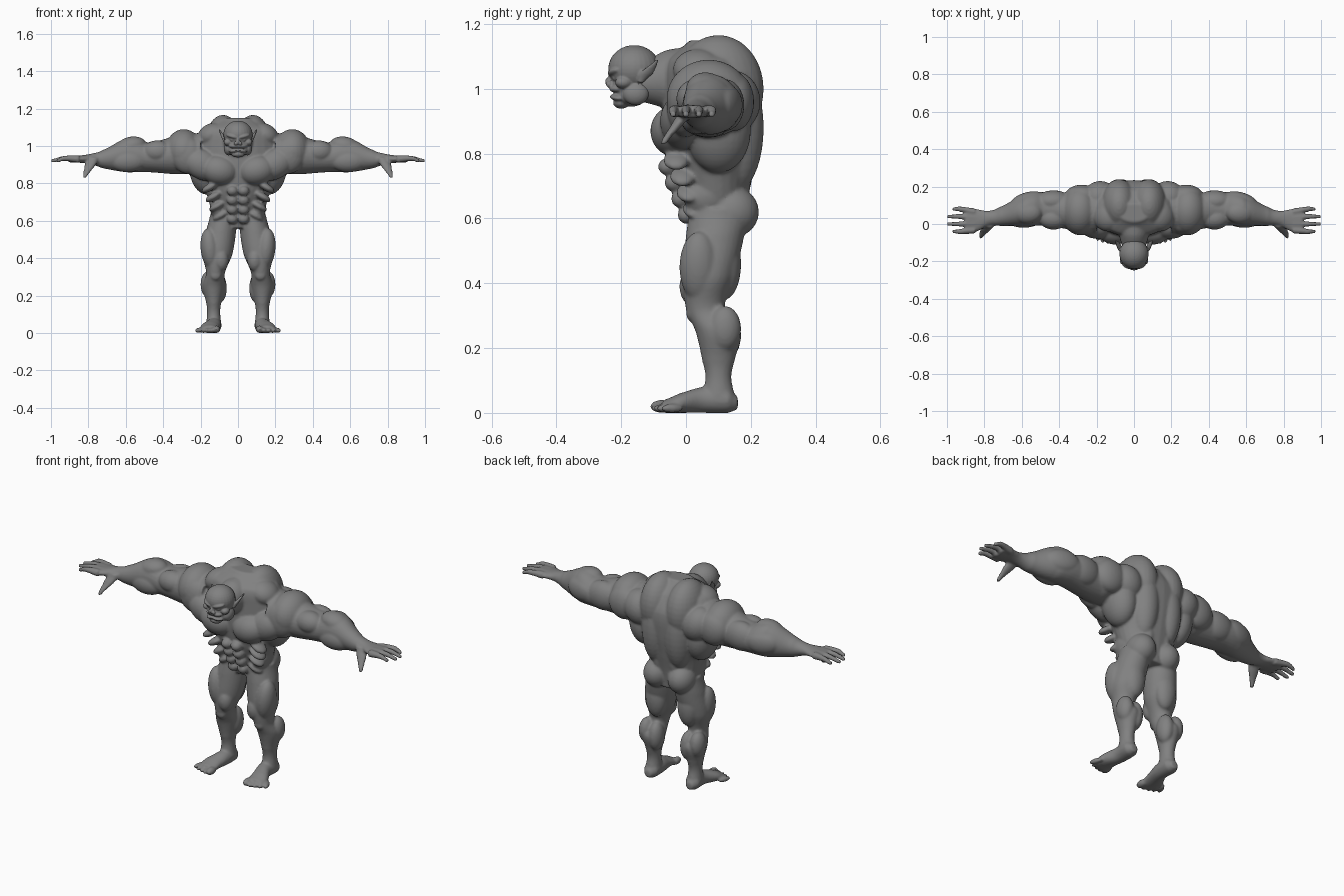
import bpy
import bmesh
from math import cos, sin, tau, radians
from mathutils import Matrix, Vector, Euler

if "Cube" in bpy.data.objects:
    bpy.data.objects.remove(bpy.data.objects["Cube"], do_unlink=True)

grey = bpy.data.materials.new("clay grey")
grey.use_nodes = True
grey.diffuse_color = (.22, .22, .22, 1)
grey.node_tree.nodes["Principled BSDF"].inputs["Base Color"].default_value = grey.diffuse_color


def spline(rows, steps=6):
    """Smoothly resample rows of section values."""
    result = []
    last = len(rows) - 1
    for i in range(last):
        before, start, end, after = (rows[min(max(j, 0), last)] for j in range(i - 1, i + 3))
        for step in range(steps):
            t = step / steps
            ease = t * t * (3 - 2 * t)
            row = []
            for index, (p, q, r, s) in enumerate(zip(before, start, end, after)):
                if index == 0:
                    row.append(q + t * (r - q))
                else:
                    leave, arrive = (r - p) / 2, (s - q) / 2
                    bend = t * (1 - t) * (leave * (1 - t) - arrive * t)
                    row.append(q + ease * (r - q) + bend)
            result.append(row)
    return result + [rows[last]]


def loft(bm, axis, rows, sides=28):
    """Skin elliptical sections: position on axis, two centres, two radii."""
    main = "xyz".index(axis)
    first, second = [i for i in range(3) if i != main]
    rings = []
    for position, centre_a, centre_b, radius_a, radius_b in spline(rows):
        ring = []
        for side in range(sides):
            angle = tau * side / sides
            point = Vector()
            point[main] = position
            point[first] = centre_a + radius_a * cos(angle)
            point[second] = centre_b + radius_b * sin(angle)
            ring.append(bm.verts.new(point))
        rings.append(ring)
    for low, high in zip(rings, rings[1:]):
        for side in range(sides):
            following = (side + 1) % sides
            bm.faces.new((low[side], low[following], high[following], high[side]))
    bm.faces.new(rings[0])
    bm.faces.new(rings[-1])


def muscle(bm, at, size, tilt=0, yaw=0):
    """Add an ellipsoid, tilted about y and turned about z in degrees."""
    spin = Euler((0, radians(tilt), radians(yaw))).to_matrix().to_4x4()
    matrix = Matrix.Translation(at) @ spin @ Matrix.Diagonal((*size, 1))
    bmesh.ops.create_uvsphere(bm, u_segments=28, v_segments=18, radius=1, matrix=matrix)


def mirror(bm):
    """Copy everything built so far to the other side."""
    everything = bm.verts[:] + bm.edges[:] + bm.faces[:]
    for item in bmesh.ops.duplicate(bm, geom=everything)["geom"]:
        if isinstance(item, bmesh.types.BMVert):
            item.co.x = -item.co.x


def fuse(bm, name, voxel, rounds):
    """Melt the overlapping shells into one smooth skin."""
    bmesh.ops.recalc_face_normals(bm, faces=bm.faces[:])
    mesh = bpy.data.meshes.new(name)
    bm.to_mesh(mesh)
    bm.free()
    part = bpy.data.objects.new(name, mesh)
    bpy.context.scene.collection.objects.link(part)
    remesh = part.modifiers.new("fuse", 'REMESH')
    remesh.mode = 'VOXEL'
    remesh.voxel_size = voxel
    soften = part.modifiers.new("soften", 'SMOOTH')
    soften.factor = .5
    soften.iterations = rounds
    bpy.context.view_layer.update()
    graph = bpy.context.evaluated_depsgraph_get()
    skin = bpy.data.meshes.new_from_object(part.evaluated_get(graph))
    part.modifiers.clear()
    part.data = skin
    skin.materials.clear()
    skin.materials.append(grey)
    skin.shade_smooth()


body = bmesh.new()

# Arm from shoulder to palm
loft(body, axis="x", rows=[
    (.2, .07, .96, .12, .11), (.34, .07, .95, .1, .1), (.48, .08, .94, .09, .08),
    (.54, .08, .95, .09, .09), (.6, .07, .95, .08, .09), (.72, .04, .93, .05, .05),
    (.78, .03, .93, .04, .03), (.84, .02, .93, .06, .02), (.9, .02, .93, .06, .02)])

# Deltoid in three heads
muscle(body, at=(.29, .07, .97), size=(.1, .13, .12))
muscle(body, at=(.27, 0, .95), size=(.09, .06, .1), tilt=15)
muscle(body, at=(.28, .15, .96), size=(.09, .06, .09))

# Biceps, triceps and forearm
muscle(body, at=(.43, .03, .97), size=(.08, .06, .06))
muscle(body, at=(.43, .12, .95), size=(.1, .06, .08))
muscle(body, at=(.57, .06, 1), size=(.08, .06, .05), tilt=10)
muscle(body, at=(.57, .13, .95), size=(.09, .04, .06), yaw=-15)
muscle(body, at=(.59, .03, .92), size=(.1, .05, .06))

# Fingers and thumb
for y, tip in ((.08, .97), (.04, 1), (0, 1), (-.04, .97)):
    loft(body, axis="x", sides=14, rows=[
        (.85, y * .8, .93, .02, .02), (.93, y, .934, .014, .014), (tip, y, .92, .01, .01)])
loft(body, axis="z", sides=16, rows=[
    (.94, .77, .01, .03, .03), (.9, .79, -.02, .03, .02), (.83, .82, -.07, .01, .01)])

# Leg from hip to ankle
loft(body, axis="z", rows=[
    (.63, .08, .1, .07, .09), (.55, .09, .09, .08, .09), (.42, .11, .07, .08, .08),
    (.32, .12, .06, .05, .06), (.25, .13, .1, .06, .07), (.16, .13, .1, .04, .05),
    (.11, .13, .1, .035, .04), (.05, .13, .1, .04, .05)])

# Thigh, kneecap and calf
muscle(body, at=(.15, .04, .45), size=(.05, .06, .11), tilt=6)
muscle(body, at=(.09, .02, .39), size=(.04, .04, .06))
muscle(body, at=(.1, .12, .46), size=(.06, .05, .11))
muscle(body, at=(.12, .02, .31), size=(.03, .02, .03))
muscle(body, at=(.1, .12, .24), size=(.04, .05, .08))
muscle(body, at=(.16, .12, .26), size=(.04, .05, .07))

# Foot and toes
loft(body, axis="y", rows=[
    (.16, .13, .03, .02, .02), (.13, .13, .04, .04, .04), (.05, .13, .04, .04, .04),
    (-.02, .15, .03, .05, .03), (-.07, .15, .02, .05, .02)])
for toe in range(5):
    thick = .014 if toe else .02
    muscle(body, at=(.115 + .024 * toe, .002 * toe ** 2 - .075, thick),
           size=(thick, .036, thick), yaw=5 * toe)

# Pectoral and its shoulder strap
muscle(body, at=(.1, -.03, .87), size=(.1, .08, .08), tilt=-12)
muscle(body, at=(.19, -.01, .9), size=(.11, .07, .08), tilt=-25)

# Lat, hump, long back muscle, shoulder blade and trapezius
muscle(body, at=(.18, .1, .87), size=(.08, .1, .13), tilt=8)
muscle(body, at=(.08, .1, 1), size=(.1, .14, .166))
muscle(body, at=(.07, .15, .88), size=(.08, .09, .2))
muscle(body, at=(.18, .14, .96), size=(.09, .09, .1), tilt=30)
muscle(body, at=(.14, .04, 1.06), size=(.08, .08, .06), tilt=25)

# Buttock, hip and small of the back
muscle(body, at=(.076, .14, .62), size=(.073, .085, .08))
muscle(body, at=(.11, .06, .67), size=(.04, .07, .06))
muscle(body, at=(.05, .15, .72), size=(.04, .05, .1))

# Abdominals and ribs
for row in range(4):
    z = .76 - row * .05
    muscle(body, at=(.03, row * .02 - .056, z), size=(.03, .03, .027))
    muscle(body, at=(.15 - .02 * row, row * .02 - .03, z + .02), size=(.05, .04, .02), tilt=30)
mirror(body)

# Trunk and neck
loft(body, axis="z", rows=[
    (.56, 0, .1, .09, .08), (.65, 0, .09, .14, .1), (.75, 0, .08, .17, .13),
    (.87, 0, .08, .22, .15), (1, 0, .08, .23, .15), (1.09, 0, .06, .19, .12),
    (1.15, 0, .06, .08, .05)])
loft(body, axis="y", rows=[
    (.05, 0, 1.03, .1, .1), (-.06, 0, 1.03, .08, .09), (-.14, 0, 1.02, .06, .06)])
fuse(body, "body", voxel=.0065, rounds=4)

head = bmesh.new()

# Brow, cheekbone, eye and jaw muscle
muscle(head, at=(.03, -.22, 1.052), size=(.035, .02, .012), tilt=-14, yaw=18)
muscle(head, at=(.05, -.19, 1.02), size=(.025, .03, .02), yaw=35)
muscle(head, at=(.03, -.217, 1.034), size=(.012, .01, .01))
muscle(head, at=(.05, -.155, .985), size=(.025, .04, .035))

# Nostril and lips
muscle(head, at=(.012, -.237, 1.014), size=(.01, .01, .01))
muscle(head, at=(.02, -.214, 1), size=(.03, .02, .012), yaw=25)
muscle(head, at=(.02, -.213, .974), size=(.03, .02, .01), tilt=8, yaw=25)

# Pointed ear
loft(head, axis="z", sides=16, rows=[
    (1.02, .07, -.14, .008, .01), (1.05, .08, -.12, .01, .02), (1.09, .1, -.09, .004, .005)])
mirror(head)

# Skull, face, jaw, chin and nose
muscle(head, at=(0, -.16, 1.062), size=(.078, .08, .073))
muscle(head, at=(0, -.17, 1.01), size=(.06, .06, .05))
muscle(head, at=(0, -.17, .98), size=(.06, .05, .035))
muscle(head, at=(0, -.2, .957), size=(.035, .025, .018))
muscle(head, at=(0, -.236, 1.022), size=(.01, .014, .015))
muscle(head, at=(0, -.226, 1.036), size=(.01, .014, .02))
muscle(head, at=(0, -.11, 1.02), size=(.06, .06, .06))
fuse(head, "head", voxel=.0035, rounds=2)
